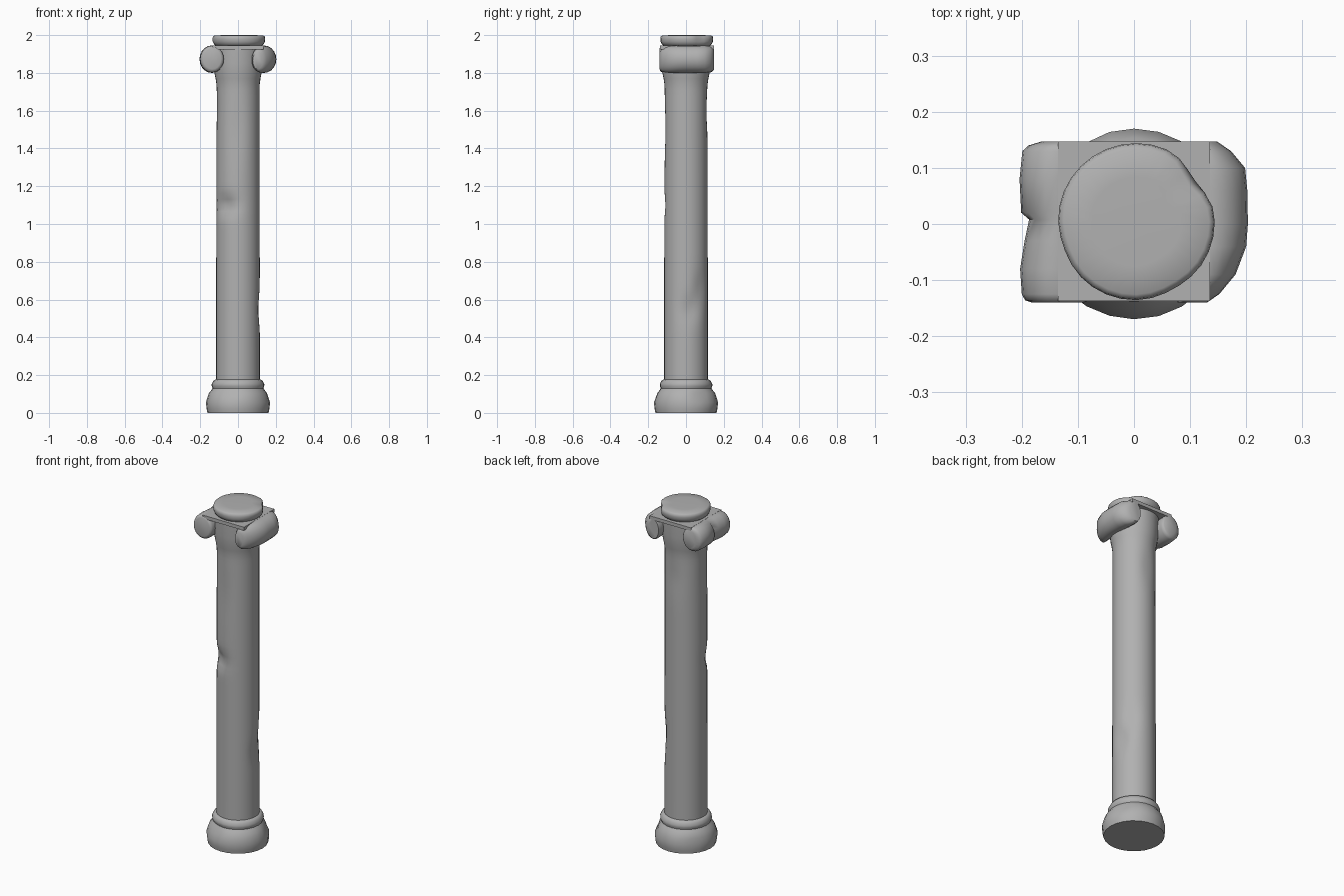
import bpy, bmesh, math
from math import sin, cos, pi, exp

stone = bpy.data.materials.new("dark_stone")
stone.diffuse_color = (.44, .44, .44, 1)


def finish(name, bm, angle=40):
    bmesh.ops.recalc_face_normals(bm, faces=bm.faces)
    mesh = bpy.data.meshes.new(name)
    bm.to_mesh(mesh)
    bm.free()
    mesh.materials.append(stone)
    ob = bpy.data.objects.new(name, mesh)
    bpy.context.collection.objects.link(ob)
    bpy.ops.object.select_all(action='DESELECT')
    ob.select_set(True)
    bpy.context.view_layer.objects.active = ob
    bpy.ops.object.shade_smooth_by_angle(angle=math.radians(angle))
    return ob


def loft(name, rings, angle=40):
    bm = bmesh.new()
    loops = [[bm.verts.new(p) for p in ring] for ring in rings]
    n = len(loops[0])
    for a, b in zip(loops, loops[1:]):
        for i in range(n):
            j = (i + 1) % n
            bm.faces.new((a[i], a[j], b[j], b[i]))
    bm.faces.new(loops[0])
    bm.faces.new(loops[-1])
    return finish(name, bm, angle)


def weathered(name, profile, sides, dents, centre=(0, 0), angle=50):
    """Turned profile of (radius, z); dents are (angle, z, depth, angular width, height)."""
    rings = []
    for r, z in profile:
        ring = []
        for i in range(sides):
            a = 2 * pi * i / sides
            rr = r
            for ang, dz, depth, wa, wz in dents:
                d = (math.degrees(a) - ang + 180) % 360 - 180
                rr -= depth * exp(-(d / wa) ** 2 - ((z - dz) / wz) ** 2)
            ring.append((centre[0] + rr * cos(a), centre[1] + rr * sin(a), z))
        rings.append(ring)
    return loft(name, rings, angle)


# moulded base
weathered("base", [(.162, 0), (.166, .02), (.170, .055), (.161, .085), (.154, .105),
                   (.142, .12), (.135, .13), (.139, .142), (.139, .153), (.133, .165),
                   (.126, .175), (.112, .177)], 24,
          [(30, .09, .012, 18, .03), (250, .1, .008, 20, .03), (140, .06, .006, 20, .04)])

# worn shaft with a flared neck
shaft = [(.116 - .002 * i / 48, .165 + 1.545 * i / 48) for i in range(49)]
shaft += [(.115, 1.74), (.119, 1.77), (.125, 1.80), (.129, 1.85), (.131, 1.935)]
weathered("shaft", shaft, 32,
          [(236, 1.10, .026, 32, .045), (12, .55, .014, 24, .07), (40, .66, .008, 20, .08),
           (265, 1.5, .006, 22, .16), (90, 1.6, .006, 22, .1), (190, 1.62, .004, 20, .1)])

# chipped round abacus
weathered("abacus", [(.118, 1.94), (.132, 1.953), (.138, 1.965), (.140, 1.98),
                     (.138, 1.992), (.130, 1.998), (.08, 2.0)], 32,
          [(36, 1.99, .017, 16, .035), (300, 1.99, .004, 20, .02), (200, 1.99, .003, 20, .03)],
          (.004, .004))

# thin plate bridging the scrolls
bm = bmesh.new()
bmesh.ops.create_cube(bm, size=1)
for v in bm.verts:
    v.co = (v.co.x * .27, v.co.y * .284 + .005, v.co.z * .02 + 1.935)
finish("scroll_plate", bm)


# side scrolls: stations are (y, inner x, outer x, bottom z, top z)
def scroll(name, stations, side):
    rings = []
    for y, x0, x1, z0, z1 in stations:
        cx, cz, rx, rz = (x0 + x1) / 2, (z0 + z1) / 2, (x1 - x0) / 2, (z1 - z0) / 2
        rings.append([(side * (cx + rx * cos(2 * pi * i / 20)), y, cz + rz * sin(2 * pi * i / 20))
                      for i in range(20)])
    return loft(name, rings, 50)


scroll("left_scroll", [(-.14, .09, .182, 1.82, 1.93), (-.136, .08, .194, 1.808, 1.939),
                       (-.125, .075, .2, 1.802, 1.944),
                       (-.08, .075, .203, 1.80, 1.945), (-.03, .075, .195, 1.80, 1.945),
                       (.008, .075, .187, 1.802, 1.944), (.02, .075, .201, 1.80, 1.945),
                       (.08, .075, .204, 1.80, 1.945), (.13, .075, .199, 1.802, 1.944),
                       (.14, .078, .188, 1.808, 1.94), (.147, .085, .165, 1.82, 1.93)], -1)
scroll("right_scroll", [(-.14, .078, .13, 1.82, 1.91), (-.125, .073, .152, 1.805, 1.932),
                        (-.09, .073, .181, 1.80, 1.942), (-.04, .073, .2, 1.80, 1.945),
                        (.0, .073, .203, 1.80, 1.945), (.06, .073, .202, 1.80, 1.945),
                        (.1, .073, .198, 1.80, 1.944), (.13, .073, .173, 1.804, 1.94),
                        (.147, .077, .148, 1.815, 1.93)], 1)
